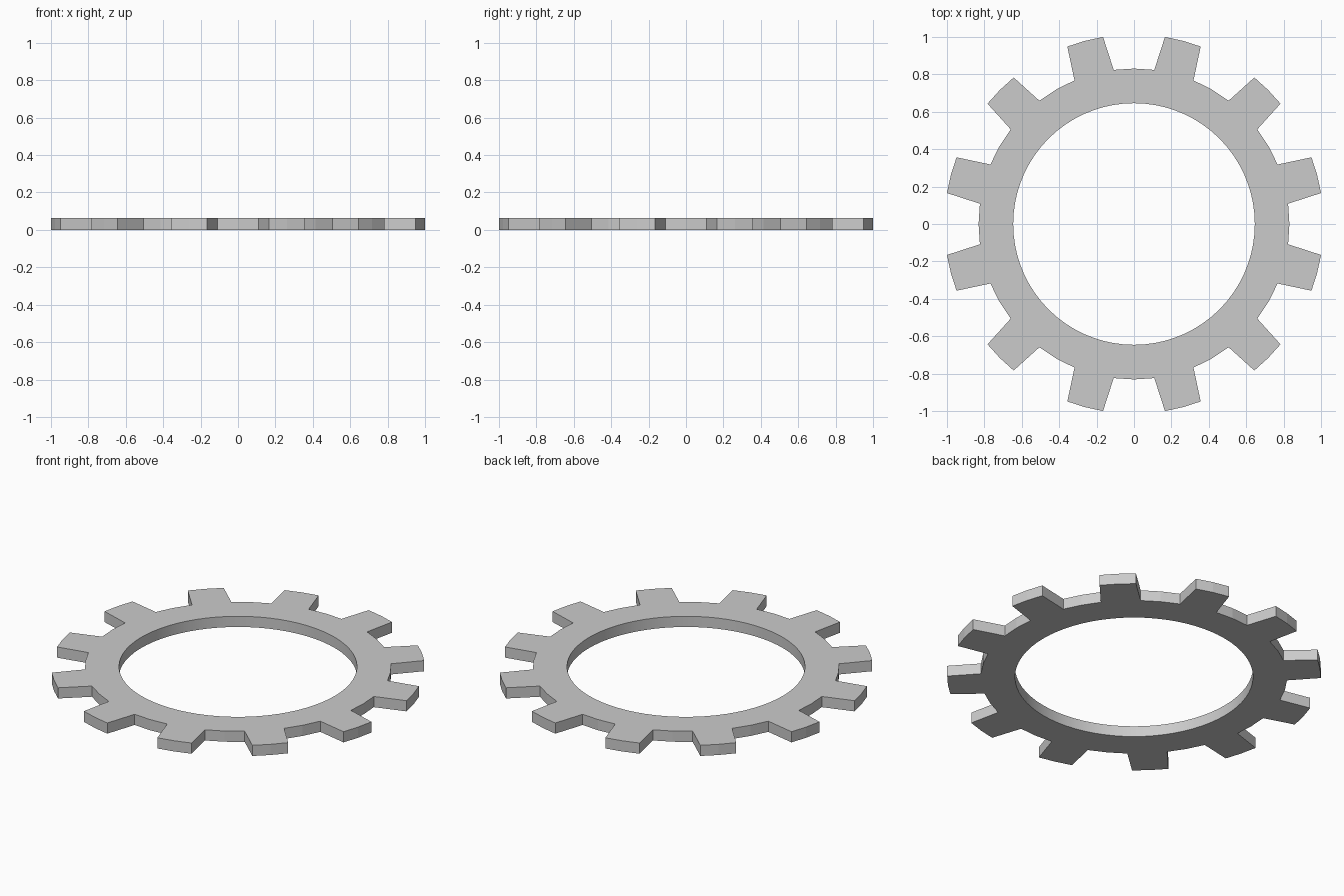
import bpy, bmesh
from math import radians, cos, sin

if "Cube" in bpy.data.objects:
    bpy.data.objects.remove(bpy.data.objects["Cube"])

TEETH = 12
ROOT, TIP, BORE, HEIGHT = 0.831, 1.0137, 0.646, 0.064

# One tooth: (angle offset in degrees, radius) around the tooth centre
TOOTH = [(-7.5, ROOT), (-5.6, TIP), (0, TIP), (5.6, TIP), (7.5, ROOT), (15, ROOT)]
BORE_OFFSETS = [-10, -5, 0, 5, 10, 15]


def polar(bm, angle, radius, z):
    a = radians(angle)
    return bm.verts.new((radius * cos(a), radius * sin(a), z))


bm = bmesh.new()
loops = {}
for z in (0, HEIGHT):
    outer, inner = [], []
    for t in range(TEETH):
        centre = 15 + t * 360 / TEETH
        for (off, r), b in zip(TOOTH, BORE_OFFSETS):
            outer.append(polar(bm, centre + off, r, z))
            inner.append(polar(bm, centre + b, BORE, z))
    loops[z] = (outer, inner)

# Flat top and bottom rings, toothed outer wall, round bore wall
(ob, ib), (ot, it) = loops[0], loops[HEIGHT]
n = len(ob)
for i in range(n):
    j = (i + 1) % n
    bm.faces.new((ot[i], ot[j], it[j], it[i]))
    bm.faces.new((ob[j], ob[i], ib[i], ib[j]))
    bm.faces.new((ob[i], ob[j], ot[j], ot[i]))
    wall = bm.faces.new((ib[j], ib[i], it[i], it[j]))
    wall.smooth = True
bmesh.ops.recalc_face_normals(bm, faces=bm.faces)

# Keep rims crisp while the bore shades smoothly
for e in bm.edges:
    if e.calc_face_angle(0) > radians(30):
        e.smooth = False

mesh = bpy.data.meshes.new("gear_ring")
bm.to_mesh(mesh)
bm.free()
bpy.context.collection.objects.link(bpy.data.objects.new("gear_ring", mesh))
